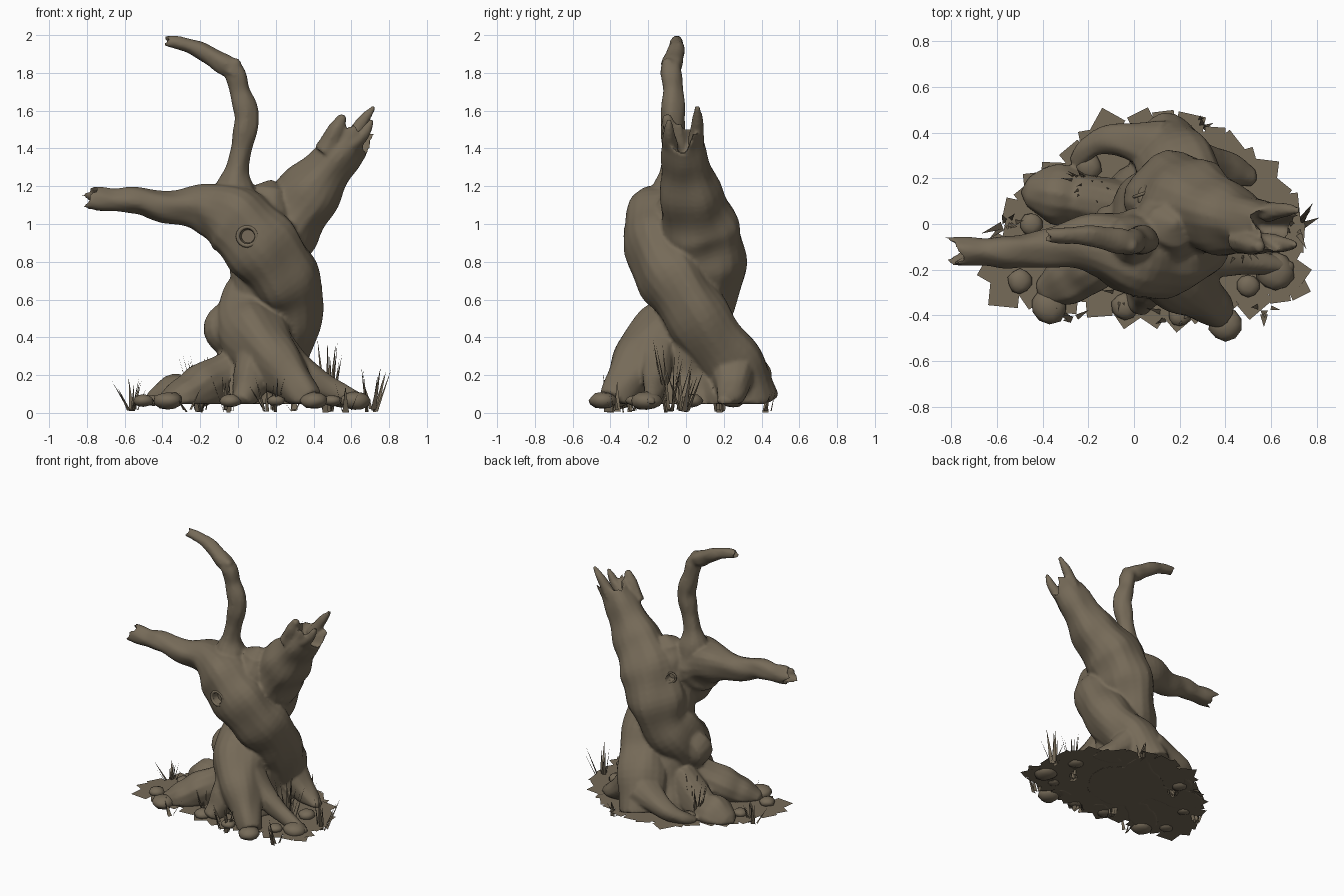
import bpy, bmesh, math, random
from mathutils import Vector, Matrix

random.seed(4)
cube = bpy.data.objects.get("Cube")
if cube:
    bpy.data.objects.remove(cube, do_unlink=True)

bark = bpy.data.materials.new("weathered_brown")
bark.use_nodes = True
COLOUR = (0.18, 0.145, 0.098, 1)
bark.diffuse_color = COLOUR
bark.node_tree.nodes["Principled BSDF"].inputs["Base Color"].default_value = COLOUR
GROUND = 0.05


def make_object(name, bm, recalc=True):
    if recalc:
        bmesh.ops.recalc_face_normals(bm, faces=bm.faces)
    mesh = bpy.data.meshes.new(name)
    bm.to_mesh(mesh)
    bm.free()
    mesh.materials.append(bark)
    obj = bpy.data.objects.new(name, mesh)
    bpy.context.collection.objects.link(obj)
    return obj


def spline(points, steps=6):
    """Catmull-Rom samples of (x, y, z, radius) points."""
    p = [Vector(q) for q in points]
    p = [p[0] * 2 - p[1]] + p + [p[-1] * 2 - p[-2]]
    out = []
    for i in range(1, len(p) - 2):
        a, b, c, d = p[i - 1:i + 3]
        for s in range(steps):
            t = s / steps
            out.append(0.5 * (2 * b + (c - a) * t + (2 * a - 5 * b + 4 * c - d) * t * t
                              + (3 * b - a - 3 * c + d) * t ** 3))
    return out + [p[-2]]


def tube(bm, points, broken=False, sides=20, ridge=0.05):
    """Closed gnarled limb; a broken one ends in a hollow splintered rim."""
    path = spline(points)
    centres = [q.to_3d() for q in path]
    u = Vector((0.31, 0.9, 0.3))
    rings = []
    phase = random.uniform(0, 6)
    for i, c in enumerate(centres):
        t = (centres[min(i + 1, len(path) - 1)] - centres[max(i - 1, 0)]).normalized()
        u = (u - t * u.dot(t)).normalized()
        v = t.cross(u)
        ring = []
        for k in range(sides):
            a = math.tau * k / sides
            r = path[i][3] * (1 + ridge * math.sin(3 * a + phase + i * 0.15)
                              + ridge * 0.6 * math.sin(5 * a - i * 0.4)
                              + ridge * 0.7 * math.sin(i * 0.9 + phase))
            co = c + (u * math.cos(a) + v * math.sin(a)) * r
            if broken and i == len(path) - 1:
                co += t * path[i][3] * (0.45 * math.sin(2 * a + phase) + 0.3 * math.sin(5 * a))
            co.z = max(co.z, GROUND - 0.002)
            ring.append(bm.verts.new(co))
        rings.append(ring)
    for lo, hi in zip(rings, rings[1:]):
        for k in range(sides):
            n = (k + 1) % sides
            bm.faces.new((lo[k], lo[n], hi[n], hi[k]))
    hollow = t * path[-1][3] * (-1.3 if broken else 0.6)
    for ring, centre in ((rings[0], centres[0]), (rings[-1], centres[-1] + hollow)):
        centre.z = max(centre.z, GROUND - 0.002)
        tip = bm.verts.new(centre)
        for k in range(sides):
            bm.faces.new((ring[k], ring[(k + 1) % sides], tip))


bm = bmesh.new()
# Front strand: left limb, across the front, round the side to the back foot
tube(bm, [(-0.79, -0.12, 1.135, 0.064), (-0.66, -0.12, 1.125, 0.062), (-0.53, -0.12, 1.125, 0.072),
          (-0.38, -0.105, 1.09, 0.084),
          (-0.2, -0.08, 1.09, 0.125), (-0.04, -0.12, 1.04, 0.18), (0.08, -0.14, 0.93, 0.195),
          (0.2, -0.1, 0.78, 0.19), (0.27, -0.01, 0.63, 0.175), (0.26, 0.12, 0.43, 0.165),
          (0.18, 0.26, 0.24, 0.165), (0.13, 0.33, 0.04, 0.155)][::-1], True)
# Back strand: right limb, round the back, out to the front foot
tube(bm, [(0.38, -0.39, 0.06, 0.075), (0.27, -0.3, 0.19, 0.12), (0.14, -0.18, 0.33, 0.175),
          (0.06, -0.02, 0.47, 0.19), (0.12, 0.09, 0.64, 0.18), (0.17, 0.11, 0.82, 0.2),
          (0.25, 0.075, 1.0, 0.2), (0.38, 0.03, 1.16, 0.165), (0.5, 0, 1.32, 0.125),
          (0.62, -0.02, 1.47, 0.105)], True)
# Upright crooked limb, with a knuckle at its bend
tube(bm, [(0, -0.08, 1.05, 0.15), (-0.015, -0.07, 1.2, 0.1), (0, -0.07, 1.32, 0.058),
          (0.025, -0.07, 1.44, 0.06), (0.045, -0.07, 1.57, 0.066), (0.01, -0.07, 1.7, 0.056),
          (-0.02, -0.08, 1.81, 0.055), (-0.09, -0.07, 1.855, 0.055), (-0.2, -0.05, 1.92, 0.045),
          (-0.3, -0.05, 1.955, 0.036), (-0.385, -0.05, 1.97, 0.032)], True, 14)
tube(bm, [(-0.03, -0.09, 1.8, 0.05), (-0.01, -0.1, 1.865, 0.03)], sides=10)
# Splinters left standing on the right limb
tube(bm, [(0.58, 0.05, 1.42, 0.045), (0.65, 0.06, 1.53, 0.035), (0.72, 0.06, 1.62, 0.014)], sides=8)
tube(bm, [(0.46, -0.07, 1.38, 0.06), (0.52, -0.09, 1.5, 0.045), (0.555, -0.1, 1.57, 0.025)], sides=8)
tube(bm, [(0.58, -0.08, 1.4, 0.045), (0.66, -0.09, 1.47, 0.035), (0.71, -0.09, 1.55, 0.014)], sides=8)
# Core filling the crotch and the flared base
tube(bm, [(0.1, 0.02, 0.04, 0.28), (0.1, 0.02, 0.2, 0.21), (0.13, 0.02, 0.45, 0.17),
          (0.14, 0, 0.8, 0.17), (0.15, -0.01, 1.06, 0.15), (0.17, 0, 1.18, 0.1)])
# Roots
ROOTS = [
    [(0, 0.06, 0.25, 0.12), (-0.2, 0.1, 0.09, 0.12), (-0.36, 0.13, 0.06, 0.13), (-0.46, 0.14, 0.04, 0.07)],
    [(0, -0.06, 0.23, 0.12), (-0.16, -0.15, 0.15, 0.13), (-0.27, -0.23, 0.08, 0.12), (-0.39, -0.3, 0.03, 0.07)],
    [(0.1, -0.2, 0.3, 0.12), (0.06, -0.28, 0.15, 0.09), (0.02, -0.35, 0.05, 0.06)],
    [(0.2, -0.15, 0.36, 0.1), (0.37, -0.16, 0.2, 0.075), (0.53, -0.17, 0.11, 0.055), (0.69, -0.19, 0.05, 0.03)],
    [(0.12, 0.33, 0.2, 0.12), (-0.08, 0.37, 0.13, 0.07), (-0.19, 0.34, 0.09, 0.05), (-0.25, 0.27, 0.05, 0.04)],
    [(0.25, 0.25, 0.22, 0.12), (0.4, 0.24, 0.1, 0.08), (0.52, 0.2, 0.05, 0.04)],
    [(0.02, 0.05, 0.58, 0.06), (-0.09, -0.01, 0.46, 0.095), (-0.02, -0.03, 0.34, 0.09)],
]
for root in ROOTS:
    tube(bm, root, sides=14)
trunk = make_object("twisted_trunk", bm)
bpy.context.view_layer.update()

# Hollow knots: a low rim in the bark, with a cut pit
knots = []
for target, size in (((0.02, -0.6, 0.935), 0.05), ((-0.1, 0.5, 1.0), 0.034)):
    origin = Vector(target)
    aim = (Vector((0.08, 0, origin.z)) - origin).normalized()
    hit, spot, normal, _ = trunk.ray_cast(origin, aim)
    knots.append((spot, aim, size))

merge = trunk.modifiers.new("merge_limbs", "REMESH")
merge.mode = "VOXEL"
merge.voxel_size = 0.012
soften = trunk.modifiers.new("soften", "SMOOTH")
soften.factor = 0.5
soften.iterations = 2

for spot, aim, size in knots:
    turn = aim.to_track_quat("Z", "Y").to_matrix().to_4x4()
    bpy.ops.mesh.primitive_torus_add(major_segments=16, minor_segments=8, major_radius=size,
                                     minor_radius=size * 0.22)
    ring = bpy.context.object
    ring.name = "knot_rim"
    ring.matrix_world = Matrix.Translation(spot + aim * 0.006) @ turn
    ring.data.materials.append(bark)
    bpy.ops.object.shade_smooth()
    cutter = bmesh.new()
    bmesh.ops.create_cone(cutter, cap_ends=True, segments=14, radius1=size, radius2=size * 0.7, depth=0.1,
                          matrix=Matrix.Translation(spot) @ turn)
    pit = make_object("knot_cutter", cutter)
    pit.hide_render = True
    cut = trunk.modifiers.new("knot_hole", "BOOLEAN")
    cut.operation = "DIFFERENCE"
    cut.object = pit

# Freeze the modifiers, drop the cutters
bpy.context.view_layer.update()
solid = bpy.data.meshes.new_from_object(trunk.evaluated_get(bpy.context.evaluated_depsgraph_get()))
trunk.modifiers.clear()
trunk.data = solid
for obj in [o for o in bpy.data.objects if o.name.startswith("knot_cutter")]:
    bpy.data.objects.remove(obj, do_unlink=True)
solid.materials.clear()
solid.materials.append(bark)
bpy.ops.object.select_all(action="DESELECT")
trunk.select_set(True)
bpy.context.view_layer.objects.active = trunk
bpy.ops.object.shade_smooth_by_angle(angle=math.radians(50))

# Ground litter: a flat patch fringed with square scraps
OUTLINE = [(-0.62, -0.29), (-0.56, 0.03), (-0.42, 0.16), (-0.3, 0.25), (-0.12, 0.43), (0.12, 0.45),
           (0.33, 0.4), (0.47, 0.28), (0.6, 0.19), (0.68, 0.02), (0.68, -0.12), (0.74, -0.27),
           (0.55, -0.32), (0.3, -0.36), (0.13, -0.4), (-0.15, -0.35), (-0.4, -0.32)]
bm = bmesh.new()
bm.faces.new([bm.verts.new((x, y, GROUND)) for x, y in reversed(OUTLINE)])
for i, start in enumerate(OUTLINE):
    a, b = Vector(start), Vector(OUTLINE[(i + 1) % len(OUTLINE)])
    for s in range(2):
        c = a.lerp(b, (s + random.random() * 0.6) / 2)
        spin, half = random.uniform(0, 6), random.uniform(0.06, 0.095)
        z = GROUND + random.uniform(-0.004, 0.004)
        bm.faces.new([bm.verts.new((c.x + half * math.cos(spin + k * math.pi / 2),
                                    c.y + half * math.sin(spin + k * math.pi / 2), z)) for k in range(4)])
for face in bm.faces:
    face.normal_update()
    if face.normal.z < 0:
        face.normal_flip()
make_object("ground_litter", bm, False)

# Stones
for x, y, size in [(-0.5, -0.25, 0.055), (-0.37, -0.36, 0.08), (-0.04, -0.36, 0.06), (0.4, -0.44, 0.075),
                   (0.62, -0.21, 0.085), (0.55, 0.03, 0.06), (0.5, -0.27, 0.05), (-0.45, 0.0, 0.05),
                   (-0.2, 0.25, 0.06), (0.2, -0.4, 0.05)]:
    bm = bmesh.new()
    bmesh.ops.create_icosphere(bm, subdivisions=2, radius=size)
    for v in bm.verts:
        v.co *= random.uniform(0.92, 1.05)
        v.co.z *= 0.6
    bmesh.ops.translate(bm, vec=(x, y, GROUND + 0.015), verts=bm.verts)
    stone = make_object("stone", bm)
    stone.data.shade_smooth()

# Grass tufts: splayed pointed blades
for x, y, height, count in [(-0.56, 0.0, 0.18, 8), (-0.2, 0.18, 0.3, 14), (-0.06, -0.3, 0.24, 8),
                            (0.17, -0.4, 0.18, 9), (0.48, -0.08, 0.36, 13), (0.71, -0.02, 0.22, 8),
                            (0.3, 0.42, 0.12, 4), (0.57, -0.36, 0.15, 5), (-0.27, -0.42, 0.13, 4)]:
    bm = bmesh.new()
    for _ in range(count):
        turn = random.uniform(0, math.tau)
        out = Vector((math.cos(turn), math.sin(turn), 0))
        side = Vector((-out.y, out.x, 0)) * random.uniform(0.009, 0.018)
        base = Vector((x, y, 0.02)) + out * random.uniform(0, 0.04)
        tip = base + out * random.uniform(0.01, 0.1) + Vector((0, 0, height * random.uniform(0.6, 1.05)))
        low = base - Vector((0, 0, random.uniform(0, 0.018)))
        bm.faces.new([bm.verts.new(p) for p in (low - side, low + side, tip)])
    make_object("grass_tuft", bm, False)
